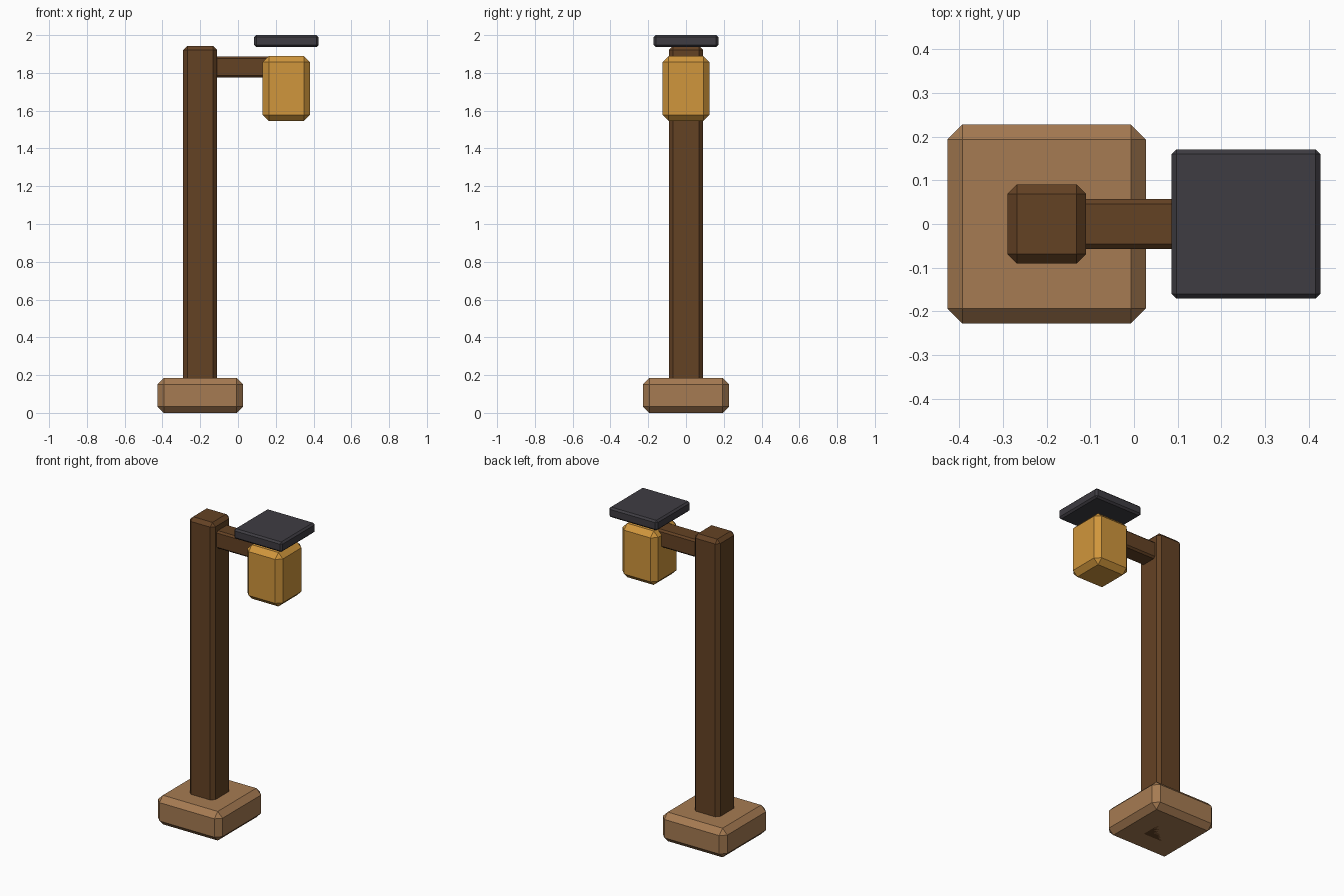
import bpy, bmesh
from mathutils import Vector

if "Cube" in bpy.data.objects:
    bpy.data.objects.remove(bpy.data.objects["Cube"])


def material(name, rgb):
    # sRGB 0-255 to linear
    lin = [((c / 255 + 0.055) / 1.055) ** 2.4 for c in rgb]
    m = bpy.data.materials.new(name)
    m.diffuse_color = (*lin, 1)
    m.use_nodes = True
    m.node_tree.nodes["Principled BSDF"].inputs["Base Color"].default_value = m.diffuse_color
    return m


def box(name, lo, hi, bevel, mat):
    """Chamfered box between two corners."""
    lo, hi = Vector(lo), Vector(hi)
    size, mid = hi - lo, (hi + lo) / 2
    bm = bmesh.new()
    bmesh.ops.create_cube(bm, size=1)
    for v in bm.verts:
        v.co = Vector(a * b for a, b in zip(v.co, size)) + mid
    bmesh.ops.bevel(bm, geom=bm.edges[:], offset=bevel, segments=1,
                    profile=0.5, affect='EDGES')
    me = bpy.data.meshes.new(name)
    bm.to_mesh(me)
    bm.free()
    me.materials.append(mat)
    ob = bpy.data.objects.new(name, me)
    bpy.context.collection.objects.link(ob)
    return ob


light_wood = material("light wood", (166, 123, 82))
dark_wood = material("dark wood", (100, 66, 36))
glow = material("amber glass", (208, 150, 60))
iron = material("dark iron", (62, 60, 66))

# Foot block and upright post
box("base", (-0.427, -0.228, 0), (0.027, 0.228, 0.185), 0.034, light_wood)
box("post", (-0.29, -0.091, 0), (-0.11, 0.091, 1.943), 0.022, dark_wood)

# Arm running from the post into the lantern
box("arm", (-0.2, -0.057, 1.776), (0.2, 0.057, 1.888), 0.011, dark_wood)

# Lantern body and the cap hovering above it
box("lantern", (0.131, -0.125, 1.546), (0.381, 0.125, 1.889), 0.032, glow)
box("lantern_cap", (0.086, -0.171, 1.936), (0.427, 0.171, 2.0), 0.011, iron)
